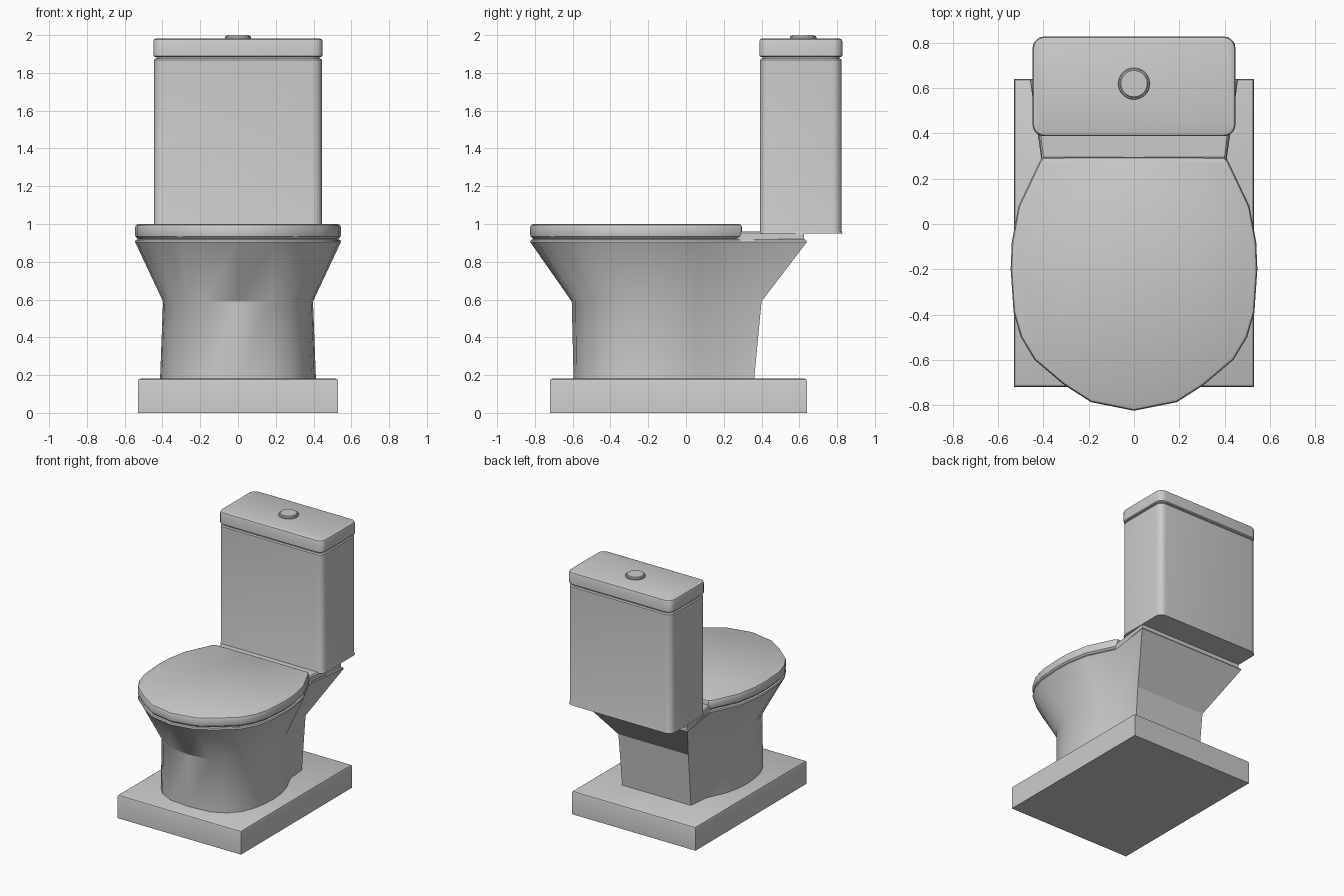
import bpy, bmesh, math

if "Cube" in bpy.data.objects:
    bpy.data.objects.remove(bpy.data.objects["Cube"])


def loft(name, rings, sharp=30):
    """Skin a stack of closed rings of 3D points and cap both ends."""
    bm = bmesh.new()
    loops = [[bm.verts.new(p) for p in ring] for ring in rings]
    n = len(loops[0])
    for a, b in zip(loops, loops[1:]):
        for i in range(n):
            j = (i + 1) % n
            bm.faces.new((a[i], a[j], b[j], b[i]))
    bm.faces.new(loops[0][::-1])
    bm.faces.new(loops[-1])
    bmesh.ops.recalc_face_normals(bm, faces=bm.faces[:])
    me = bpy.data.meshes.new(name)
    bm.to_mesh(me)
    bm.free()
    me.shade_smooth()
    me.set_sharp_from_angle(angle=math.radians(sharp))
    ob = bpy.data.objects.new(name, me)
    bpy.context.collection.objects.link(ob)
    return ob


def mirrored(half):
    """Close a half outline (front to back, x >= 0) across x = 0."""
    return half + [(-x, y) for x, y in reversed(half) if x > 1e-6]


def ring(outline, z, inset=0.0):
    """Place an outline at height z, shrunk by inset on every side."""
    xs, ys = zip(*outline)
    cx, cy = (min(xs) + max(xs)) / 2, (min(ys) + max(ys)) / 2
    sx = 1 - 2 * inset / (max(xs) - min(xs))
    sy = 1 - 2 * inset / (max(ys) - min(ys))
    return [(cx + (x - cx) * sx, cy + (y - cy) * sy, z) for x, y in outline]


def slab(name, outline, profile):
    """Solid from one outline and a list of (z, inset)."""
    return loft(name, [ring(outline, z, d) for z, d in profile])


def rounded_rect(hx, y0, y1, r, seg=5):
    pts = []
    for k, (cx, cy) in enumerate([(hx - r, y1 - r), (-hx + r, y1 - r),
                                  (-hx + r, y0 + r), (hx - r, y0 + r)]):
        for i in range(seg + 1):
            a = math.pi / 2 * (k + i / seg)
            pts.append((cx + r * math.cos(a), cy + r * math.sin(a)))
    return pts


# Floor plinth
plinth = [(-.53, -.72), (.53, -.72), (.53, .64), (-.53, .64)]
slab("plinth", plinth, [(0, 0), (.168, 0), (.177, .004), (.182, .013)])

# Bowl: foot, waist and rim outlines
front = [(0, -.825), (.19, -.787), (.31, -.71), (.44, -.6), (.5, -.5),
         (.532, -.39), (.545, -.2), (.54, -.08), (.51, .08)]
rim = mirrored(front + [(.41, .29), (.46, .64), (0, .64)])
waist = mirrored([(0, -.605), (.17, -.585), (.27, -.53), (.34, -.45), (.375, -.35),
                  (.39, -.26), (.397, -.16), (.392, -.06), (.37, .06),
                  (.315, .21), (.3, .4), (0, .4)])
foot = mirrored([(0, -.595), (.17, -.58), (.28, -.525), (.35, -.445), (.39, -.345),
                 (.405, -.26), (.413, -.16), (.405, -.06), (.38, .05),
                 (.31, .2), (.295, .36), (0, .36)])
loft("bowl", [ring(foot, .17), ring(waist, .59), ring(rim, .905),
              ring(rim, .915, .004), ring(rim, .92, .014)])

# Closed seat lid
seat = mirrored(front + [(.415, .28), (.4, .295), (0, .297)])
slab("seat_lid", seat, [(.915, .014), (.922, .014), (.934, .002), (.945, 0),
                        (.982, 0), (.994, .005), (1.0, .016)])

# Deck joining bowl and tank
deck = mirrored([(0, .27), (.405, .27), (.445, .625), (0, .625)])
slab("tank_deck", deck, [(.915, 0), (.952, 0), (.96, .008)])

# Water tank with neck, and its lid
tank = rounded_rect(.448, .388, .828, .05)
slab("tank", tank, [(.95, .0), (.965, .004), (1.868, .004), (1.876, .01),
                    (1.876, .016), (1.892, .016)])
slab("tank_lid", tank, [(1.884, .008), (1.89, 0), (1.966, 0),
                        (1.977, .004), (1.982, .014)])

# Flush button with collar
circle = [(.07 * math.cos(i * math.tau / 32), .62 + .07 * math.sin(i * math.tau / 32))
          for i in range(32)]
slab("flush_button", circle, [(1.975, 0), (1.99, 0), (1.994, .003),
                              (1.995, .008), (2.0, .012)])
